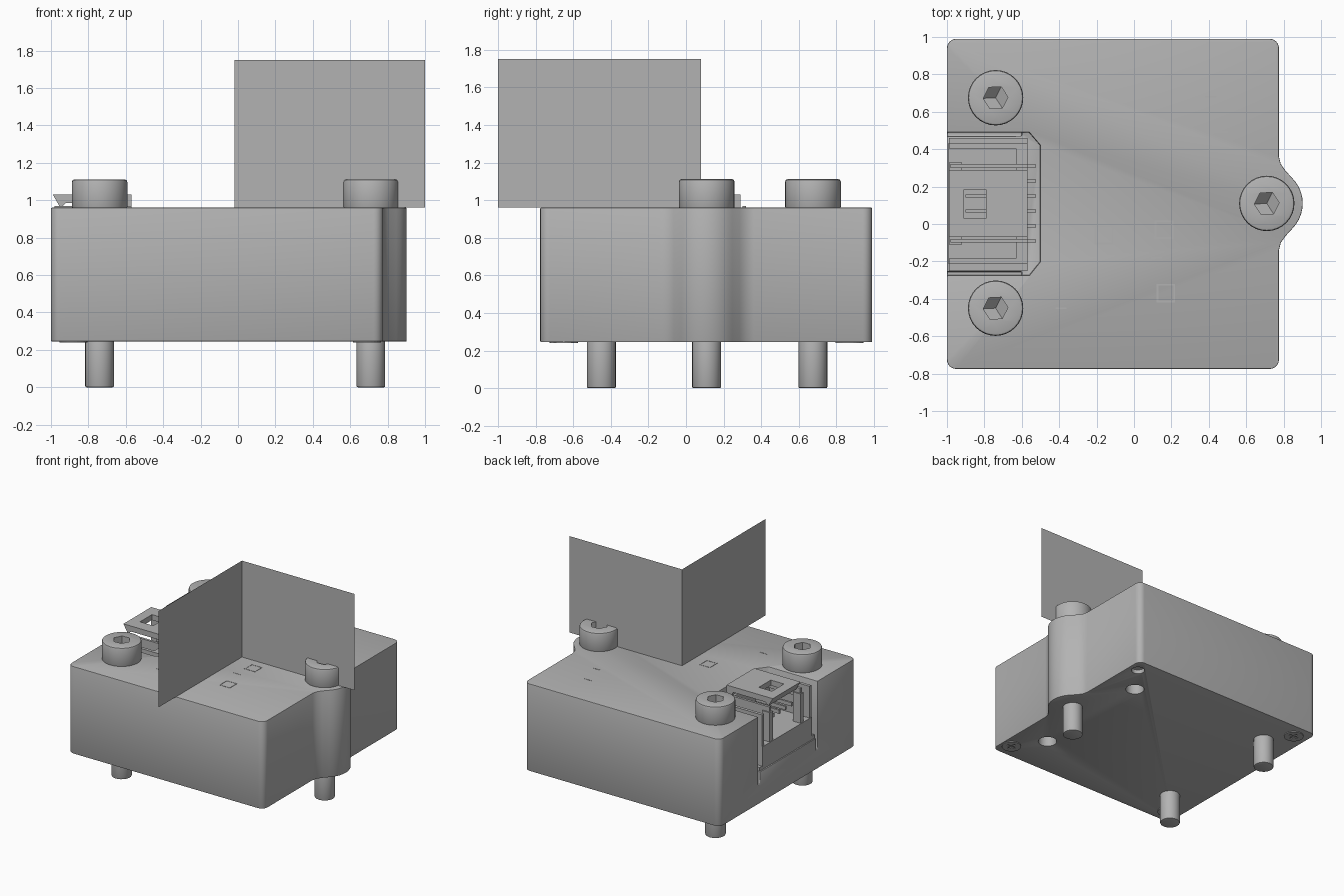
import bpy, bmesh, math
from mathutils import Vector

if "Cube" in bpy.data.objects:
    bpy.data.objects.remove(bpy.data.objects["Cube"], do_unlink=True)

grey = bpy.data.materials.new("plain_grey")
grey.use_nodes = True
grey.diffuse_color = (0.45, 0.45, 0.45, 1)
grey.node_tree.nodes["Principled BSDF"].inputs["Base Color"].default_value = grey.diffuse_color


def finish(name, bm):
    bmesh.ops.recalc_face_normals(bm, faces=bm.faces)
    mesh = bpy.data.meshes.new(name)
    bm.to_mesh(mesh)
    bm.free()
    mesh.materials.append(grey)
    obj = bpy.data.objects.new(name, mesh)
    bpy.context.collection.objects.link(obj)
    return obj


def prism(name, points, shift):
    """Polygon of 3D points swept along a vector."""
    bm = bmesh.new()
    face = bm.faces.new([bm.verts.new(p) for p in points])
    swept = bmesh.ops.extrude_face_region(bm, geom=[face], use_keep_orig=True)
    verts = [v for v in swept["geom"] if isinstance(v, bmesh.types.BMVert)]
    bmesh.ops.translate(bm, verts=verts, vec=shift)
    return finish(name, bm)


def box(name, x, y, z):
    corners = [(x[0], y[0], z[0]), (x[1], y[0], z[0]), (x[1], y[1], z[0]), (x[0], y[1], z[0])]
    return prism(name, corners, (0, 0, z[1] - z[0]))


def disc(x, y, z, r, sides=32, turn=0):
    steps = [turn + math.tau * i / sides for i in range(sides)]
    return [(x + r * math.cos(a), y + r * math.sin(a), z) for a in steps]


def cylinder(name, x, y, z, r, sides=32):
    return prism(name, disc(x, y, z[0], r, sides), (0, 0, z[1] - z[0]))


def bake(obj):
    """Apply all modifiers."""
    deps = bpy.context.evaluated_depsgraph_get()
    deps.update()
    obj.data = bpy.data.meshes.new_from_object(obj.evaluated_get(deps))
    obj.modifiers.clear()


def cut(obj, cutter):
    mod = obj.modifiers.new("cut", "BOOLEAN")
    mod.operation, mod.solver, mod.object = "DIFFERENCE", "EXACT", cutter
    bake(obj)
    bpy.data.objects.remove(cutter, do_unlink=True)


def soften(obj, width, segments=2, smooth=True):
    mod = obj.modifiers.new("bevel", "BEVEL")
    mod.width, mod.segments, mod.limit_method = width, segments, "ANGLE"
    mod.angle_limit = math.radians(50)
    bake(obj)
    if smooth:
        bpy.ops.object.select_all(action="DESELECT")
        obj.select_set(True)
        bpy.context.view_layer.objects.active = obj
        bpy.ops.object.shade_smooth_by_angle(angle=math.radians(35))


# Housing outline: rounded square with a lobe on one side
def corner(cx, cy, start, r=0.05):
    return [(cx + r * math.cos(math.radians(start + a)), cy + r * math.sin(math.radians(start + a)))
            for a in range(0, 91, 15)]


LOBE = Vector((0.71, 0.11))
blend = [(0.775, 0.25), (0.785, 0.21), (0.81, 0.175)]
outline = corner(0.725, -0.725, -90)
outline += [(x, LOBE.y - d) for x, d in blend]
outline += [(LOBE.x + 0.192 * math.cos(math.radians(a)), LOBE.y + 0.192 * math.sin(math.radians(a)))
            for a in range(-45, 46, 9)]
outline += [(x, LOBE.y + d) for x, d in reversed(blend)]
outline += corner(0.725, 0.94, 0) + corner(-0.95, 0.94, 90) + corner(-0.95, -0.725, 180)
housing = prism("housing", [(x, y, 0.245) for x, y in outline], (0, 0, 0.715))

# Connector pocket with narrow side slits
pocket = [(-1.1, -0.275), (-0.56, -0.275), (-0.5, -0.2), (-0.5, 0.42), (-0.56, 0.49), (-1.1, 0.49)]
cut(housing, prism("pocket", [(x, y, 0.5) for x, y in pocket], (0, 0, 0.6)))
for y in (-0.275, 0.47):
    cut(housing, box("slit", (-1.1, -0.6), (y, y + 0.02), (0.4, 0.6)))

# Underside recesses
for y in (-0.42, 0.63):
    cut(housing, cylinder("hole", 0.52, y, (0.1, 0.36), 0.07, 24))
cut(housing, cylinder("hole", 0.69, 0.87, (0.1, 0.28), 0.05, 24))
soften(housing, 0.012)

# Small cross-slot screws set flush in the underside
for x, y in ((0.69, -0.65), (-0.88, 0.87), (-0.88, -0.65)):
    screw = cylinder("cover_screw", x, y, (0.239, 0.25), 0.075, 24)
    for w, d in ((0.04, 0.008), (0.008, 0.04)):
        cut(screw, box("slot", (x - w, x + w), (y - d, y + d), (0.2, 0.245)))


# Socket cutter: hexagonal with a three-faced bottom
def socket(x, y):
    bm = bmesh.new()
    top = [bm.verts.new(p) for p in disc(x, y, 1.2, 0.066, 6, 0.05)]
    low = [bm.verts.new((px, py, 1.03 if i % 2 else 1.06))
           for i, (px, py, _) in enumerate(disc(x, y, 0, 0.066, 6, 0.05))]
    tip = bm.verts.new((x, y, 1.0))
    bm.faces.new(top)
    for i in range(6):
        j = (i + 1) % 6
        bm.faces.new((top[i], top[j], low[j], low[i]))
    for i in (0, 2, 4):
        bm.faces.new((tip, low[i + 1], low[(i + 2) % 6]))
        bm.faces.new((tip, low[i], low[i + 1]))
    return finish("socket", bm)


# Mounting bolts
for x, y in ((-0.74, 0.675), (-0.74, -0.45), (0.71, 0.11)):
    head = cylinder("bolt_head", x, y, (0.95, 1.112), 0.148)
    soften(head, 0.014)
    cut(head, socket(x, y))
    shank = cylinder("bolt_shank", x, y, (0, 0.3), 0.077, 24)
    soften(shank, 0.008)

# Connector shell
LEFT, RIGHT = -0.21, 0.43
box("connector_lower_base", (-0.99, -0.57), (-0.25, 0.46), (0.49, 0.53))
box("connector_base", (-0.995, -0.57), (LEFT, RIGHT), (0.53, 0.69))
box("connector_back", (-0.63, -0.57), (LEFT, RIGHT), (0.69, 0.95))
for y in (LEFT, RIGHT - 0.025):
    box("connector_wall", (-0.99, -0.57), (y, y + 0.025), (0.69, 0.95))
for y in (-0.11, 0.29):
    box("connector_post", (-0.99, -0.92), (y, y + 0.04), (0.69, 0.93))
    box("connector_rail", (-0.98, -0.57), (y + 0.01, y + 0.03), (0.9, 0.97))
latch = [(-0.99, 1.03), (-0.57, 1.03), (-0.57, 0.95), (-0.61, 0.95), (-0.63, 0.985),
         (-0.92, 0.985), (-0.95, 0.96)]
plate = prism("connector_latch", [(x, -0.07, z) for x, z in latch], (0, 0.36, 0))
cut(plate, box("window", (-0.91, -0.79), (0.03, 0.185), (0.9, 1.1)))

# Contact pins
for i in range(6):
    y = -0.09 + i * 0.08
    box("contact_pin", (-0.9, -0.525), (y - 0.008, y + 0.008), (0.8, 0.83))
    box("pin_leg", (-0.545, -0.525), (y - 0.008, y + 0.008), (0.49, 0.82))

# Thin surface marks on the lid
for x, y in ((0.16, -0.03), (0.17, -0.37), (-0.16, -0.06)):
    frame = box("square_mark", (x - 0.05, x + 0.05), (y - 0.05, y + 0.05), (0.955, 0.962))
    cut(frame, box("inner", (x - 0.04, x + 0.04), (y - 0.04, y + 0.04), (0.9, 1)))
for x, y in ((0.41, 0.68), (0.47, 0.49), (0.12, -0.18), (-0.39, -0.45)):
    box("dash_mark", (x - 0.03, x + 0.03), (y - 0.004, y + 0.004), (0.955, 0.962))

# Two upright sheets meeting at a corner
for name, end in (("sheet_across", (1, 0.08)), ("sheet_along", (-0.02, -1))):
    bm = bmesh.new()
    ring = [(-0.02, 0.08, 0.96), (*end, 0.96), (*end, 1.75), (-0.02, 0.08, 1.75)]
    bm.faces.new([bm.verts.new(p) for p in ring])
    finish(name, bm)
